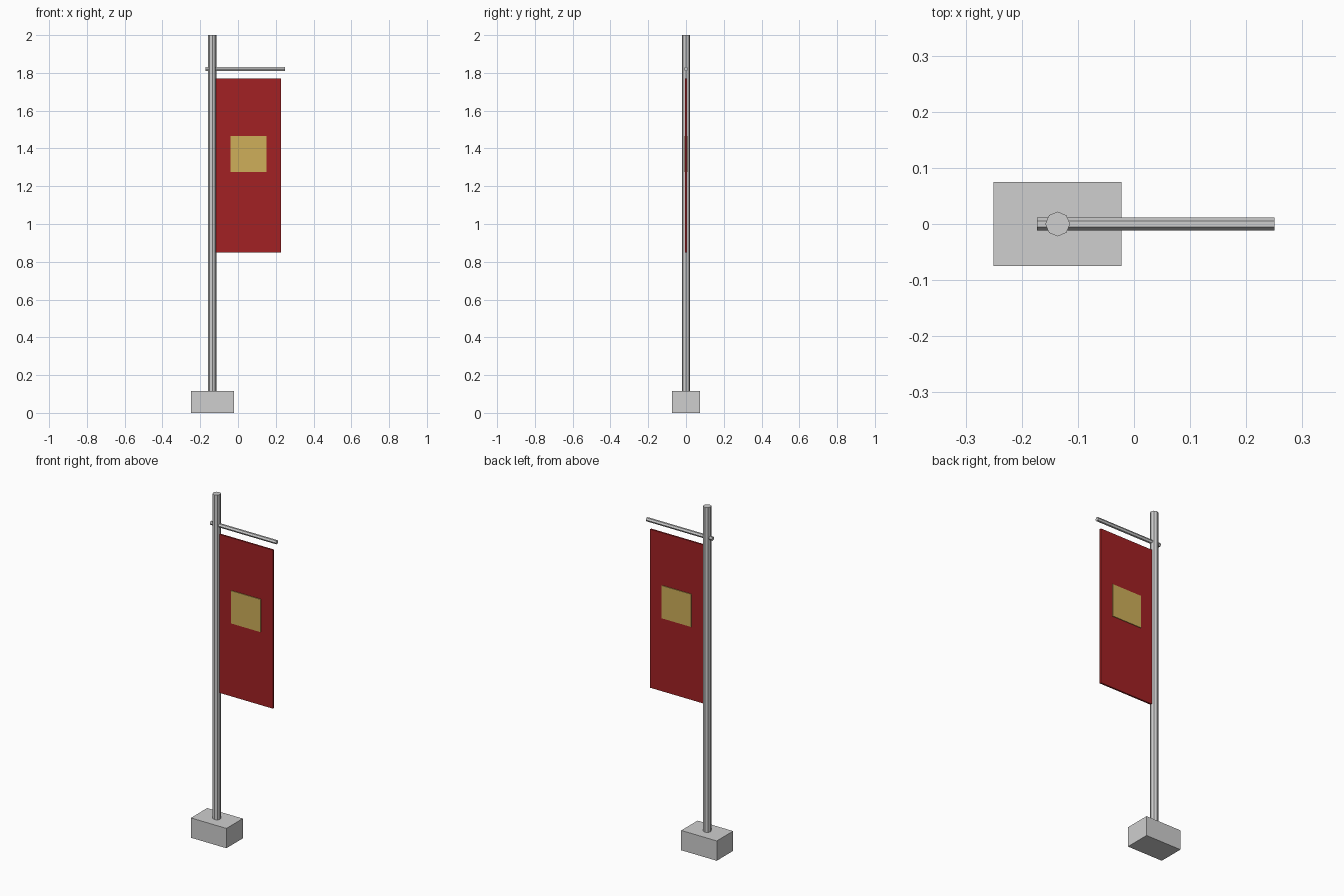
import bpy
import math

cube = bpy.data.objects.get("Cube")
if cube:
    bpy.data.objects.remove(cube, do_unlink=True)


def material(name, rgb):
    mat = bpy.data.materials.new(name)
    mat.use_nodes = True
    color = (*rgb, 1)
    mat.diffuse_color = color
    mat.node_tree.nodes["Principled BSDF"].inputs["Base Color"].default_value = color
    return mat


grey = material("light grey metal", (0.62, 0.62, 0.62))
red = material("deep red cloth", (0.36, 0.015, 0.017))
gold = material("pale gold", (0.62, 0.43, 0.1))


def finish(obj, name, mat):
    obj.name = name
    obj.data.materials.append(mat)
    return obj


def box(name, low, high, mat):
    center = [(a + b) / 2 for a, b in zip(low, high)]
    size = [b - a for a, b in zip(low, high)]
    bpy.ops.mesh.primitive_cube_add(size=1, location=center)
    obj = bpy.context.object
    obj.scale = size
    bpy.ops.object.transform_apply(location=False, rotation=False, scale=True)
    return finish(obj, name, mat)


def rod(name, sides, radius, length, center, mat, rotation=(0, 0, 0)):
    bpy.ops.mesh.primitive_cylinder_add(vertices=sides, radius=radius, depth=length,
                                        location=center, rotation=rotation)
    return finish(bpy.context.object, name, mat)


POLE_X = -0.136

# Block foot and upright pole
box("base_block", (-0.25, -0.075, 0), (-0.022, 0.075, 0.115), grey)
rod("pole", 8, 0.022, 1.9, (POLE_X, 0, 1.05), grey)

# Horizontal arm passing through the pole
rod("cross_arm", 6, 0.0115, 0.423, (0.0385, 0, 1.82), grey, (0, math.pi / 2, 0))

# Hanging cloth, with a square patch on each side
box("banner", (POLE_X + 0.02, -0.005, 0.85), (0.227, 0.005, 1.77), red)
for name, side in (("front_patch", -1), ("back_patch", 1)):
    near, far = sorted((side * 0.004, side * 0.009))
    box(name, (-0.04, near, 1.275), (0.15, far, 1.465), gold)
